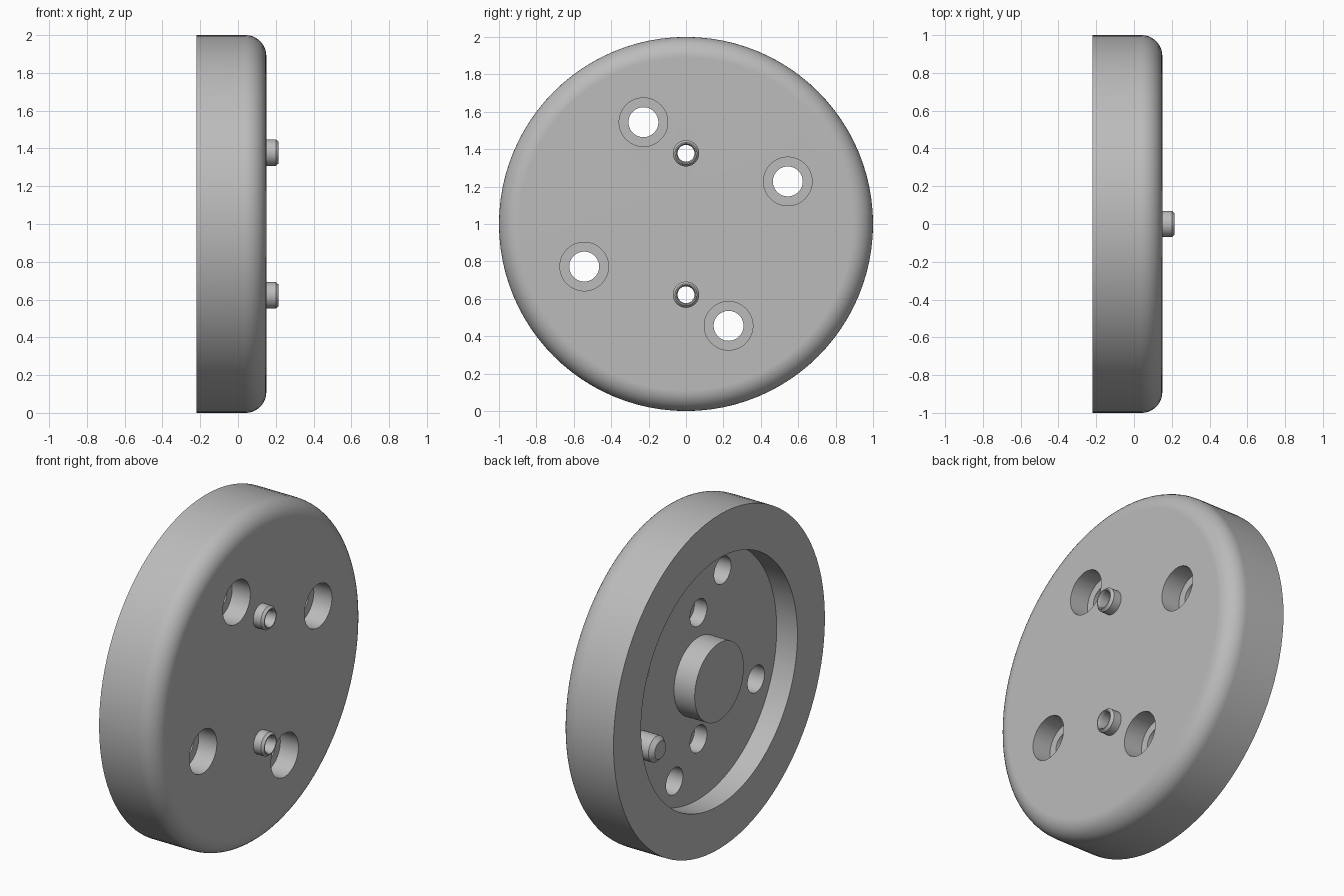
import bpy, bmesh
from math import sin, cos, pi, radians
from mathutils import Matrix

cube = bpy.data.objects.get("Cube")
if cube:
    bpy.data.objects.remove(cube, do_unlink=True)

grey = bpy.data.materials.new("plain grey")
grey.use_nodes = True
colour = (0.5, 0.5, 0.5, 1)
grey.diffuse_color = colour
grey.node_tree.nodes["Principled BSDF"].inputs["Base Color"].default_value = colour

BACK, FLOOR, FACE, TIP = -0.22, -0.083, 0.15, 0.215
CENTRE = 1.0


def lathe(name, profile, y=0, z=0, sides=48, closed=False):
    """Turn a profile of (x, radius) points about an axis parallel to x."""
    bm = bmesh.new()
    verts = [bm.verts.new((x, 0, r)) for x, r in profile]
    edges = [bm.edges.new(pair) for pair in zip(verts, verts[1:])]
    if closed:
        edges.append(bm.edges.new((verts[-1], verts[0])))
    bmesh.ops.spin(bm, geom=verts + edges, cent=(0, 0, 0), axis=(1, 0, 0),
                   angle=2 * pi, steps=sides)
    bmesh.ops.remove_doubles(bm, verts=bm.verts, dist=1e-5)
    bmesh.ops.recalc_face_normals(bm, faces=bm.faces)
    bm.transform(Matrix.Translation((0, y, CENTRE + z)))
    mesh = bpy.data.meshes.new(name)
    bm.to_mesh(mesh)
    bm.free()
    mesh.materials.append(grey)
    obj = bpy.data.objects.new(name, mesh)
    bpy.context.collection.objects.link(obj)
    return obj


def activate(obj):
    bpy.ops.object.select_all(action='DESELECT')
    obj.select_set(True)
    bpy.context.view_layer.objects.active = obj


def drill(obj, profile, y, z):
    """Cut a stepped hole, then discard the cutter."""
    cutter = lathe("cutter", profile, y, z)
    cutter.hide_render = True
    mod = obj.modifiers.new("hole", 'BOOLEAN')
    mod.operation, mod.solver, mod.object = 'DIFFERENCE', 'EXACT', cutter
    activate(obj)
    bpy.ops.object.modifier_apply(modifier=mod.name)
    bpy.data.objects.remove(cutter, do_unlink=True)


def finish(obj):
    activate(obj)
    bpy.ops.object.shade_smooth_by_angle(angle=radians(30))
    mod = obj.modifiers.new("flat faces", 'WEIGHTED_NORMAL')
    mod.keep_sharp = True


# Disc: rounded front rim, recessed back and central hub
FILLET = 0.11
rim = [(FACE - FILLET + FILLET * sin(a), 1 - FILLET + FILLET * cos(a))
       for a in (i * pi / 20 for i in range(11))]
disc = lathe("wheel_disc",
             [(BACK, 0), (BACK, 0.232), (FLOOR, 0.232), (FLOOR, 0.74),
              (BACK, 0.74), (BACK, 1)] + rim + [(FACE, 0)], sides=96)

# Four counterbored bolt holes, a quarter turn apart
SEAT = 0.03
bolt_hole = [(-0.2, 0), (-0.2, 0.08), (SEAT, 0.08), (SEAT, 0.13), (0.3, 0.13), (0.3, 0)]
for i in range(4):
    a = radians(22.7 + 90 * i)
    drill(disc, bolt_hole, 0.59 * cos(a), 0.59 * sin(a))

# Two hollow studs with wider bores from the back
STEP, BORE = 0.0, 0.045
stud_hole = [(-0.2, 0), (-0.2, 0.08), (STEP, 0.08), (STEP, BORE), (0.3, BORE), (0.3, 0)]
stud = [(FACE, BORE), (FACE, 0.07), (TIP - 0.015, 0.07), (TIP, 0.058),
        (TIP, 0.052), (TIP - 0.015, BORE)]
for side, z in (("upper", 0.378), ("lower", -0.378)):
    drill(disc, stud_hole, 0, z)
    finish(lathe(side + "_stud", stud, 0, z, closed=True))
finish(disc)

# Chamfered locating pin inside the recess
PIN = BACK + 0.005
finish(lathe("locating_pin",
             [(PIN, 0), (PIN, 0.053), (PIN + 0.025, 0.077), (FLOOR + 0.01, 0.077),
              (FLOOR + 0.01, 0)], 0.55, -0.2))
